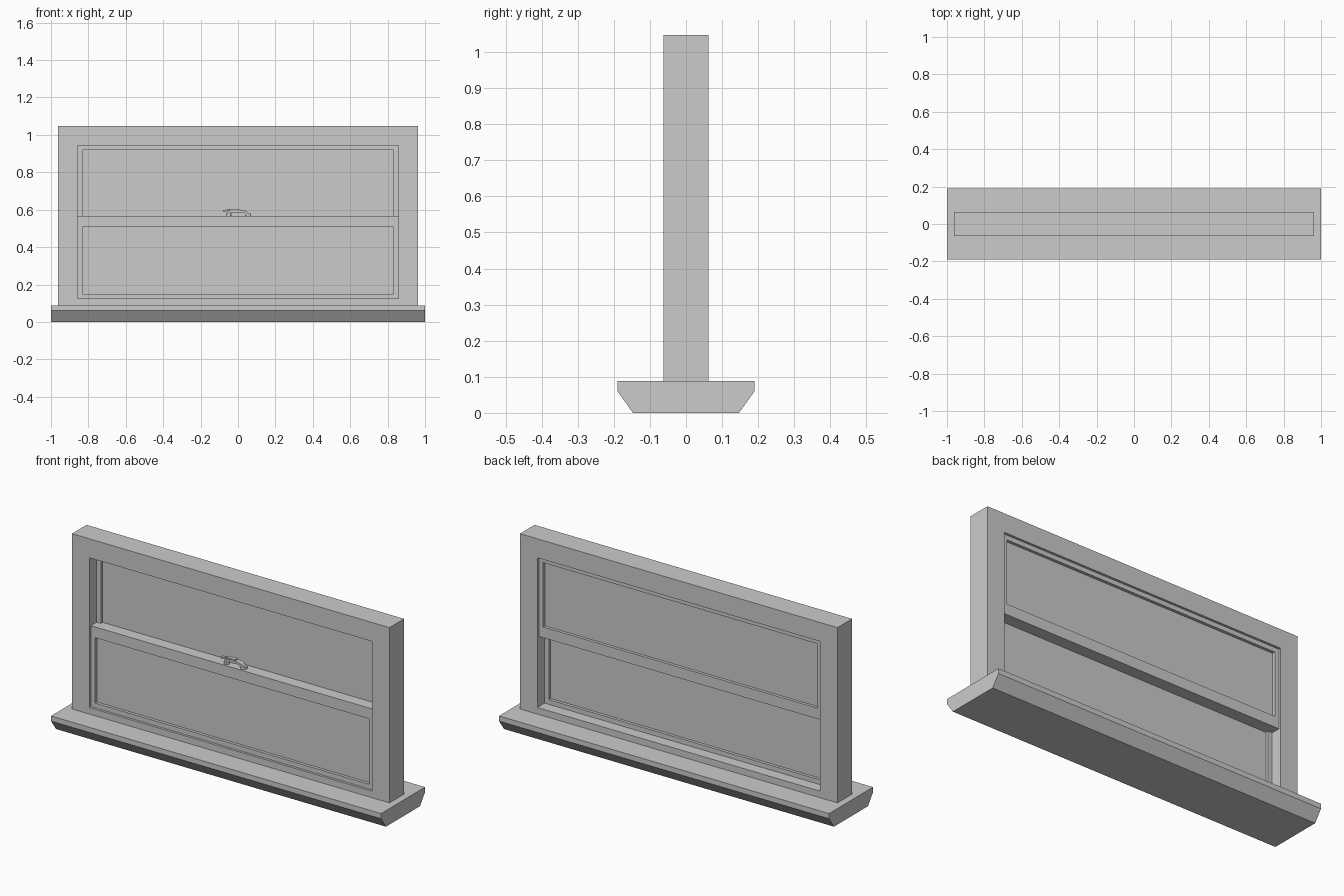
import bpy, bmesh, math

if "Cube" in bpy.data.objects:
    bpy.data.objects.remove(bpy.data.objects["Cube"])

def finish(name, bm):
    bmesh.ops.recalc_face_normals(bm, faces=bm.faces)
    me = bpy.data.meshes.new(name)
    bm.to_mesh(me)
    bm.free()
    ob = bpy.data.objects.new(name, me)
    bpy.context.collection.objects.link(ob)
    return ob

def box(name, x0, x1, y0, y1, z0, z1):
    bm = bmesh.new()
    bmesh.ops.create_cube(bm, size=1)
    for v in bm.verts:
        v.co = (x1 if v.co.x > 0 else x0, y1 if v.co.y > 0 else y0, z1 if v.co.z > 0 else z0)
    return finish(name, bm)

def prism(name, pts, place, a, b):
    """Extrude a 2D outline between a and b; place maps (u, v, depth) to xyz."""
    bm = bmesh.new()
    ends = [[bm.verts.new(place(u, v, d)) for u, v in pts] for d in (a, b)]
    for e in ends:
        bm.faces.new(e)
    n = len(pts)
    for i in range(n):
        j = (i + 1) % n
        bm.faces.new((ends[0][i], ends[0][j], ends[1][j], ends[1][i]))
    return finish(name, bm)

def ring(name, outer, inner, y0, y1):
    """Rectangular frame; outer and inner are (half width, z low, z high)."""
    bm = bmesh.new()
    def loop(r, y):
        w, lo, hi = r
        return [bm.verts.new((x, y, z)) for x, z in ((-w, lo), (w, lo), (w, hi), (-w, hi))]
    loops = [loop(outer, y0), loop(outer, y1), loop(inner, y1), loop(inner, y0)]
    for k in range(4):
        a, b = loops[k], loops[(k + 1) % 4]
        for i in range(4):
            j = (i + 1) % 4
            bm.faces.new((a[i], a[j], b[j], b[i]))
    return finish(name, bm)

along_x = lambda u, v, d: (d, u, v)
along_y = lambda u, v, d: (u, d, v)
along_z = lambda u, v, d: (u, v, d)

# sill with chamfered underside
prism("sill", [(-0.147, 0), (0.147, 0), (0.19, 0.06), (0.19, 0.088), (-0.19, 0.088), (-0.19, 0.06)],
      along_x, -1, 1)

# outer frame
OPEN = (0.857, 0.124, 0.944)
ring("window_frame", (0.962, 0.088, 1.048), OPEN, -0.063, 0.063)

# sliding sashes: lower one in front, upper one behind
for name, lo, hi, g0, g1, y0 in (("lower_sash", 0.124, 0.567, 0.15, 0.508, -0.05),
                                 ("upper_sash", 0.508, 0.944, 0.567, 0.919, 0.0)):
    ring(name, (0.857, lo, hi), (0.831, g0, g1), y0, y0 + 0.05)
    box(name + "_pane", -0.831, 0.831, y0 + 0.016, y0 + 0.034, g0, g1)

# latch on the meeting rail: arched body, rounded feet, lever
T, YC = 0.567, -0.024
arch = [(0.055, 0), (0.055, 0.013), (0.046, 0.025), (0.03, 0.031), (-0.042, 0.031), (-0.056, 0.022),
        (-0.056, 0), (-0.046, 0), (-0.042, 0.017), (0.03, 0.019), (0.04, 0.012), (0.042, 0)]
prism("latch_body", [(x, T + z) for x, z in arch], along_y, YC - 0.015, YC + 0.015)

def disc(cx, cy, r, n=16):
    return [(cx + r * math.cos(2 * math.pi * i / n), cy + r * math.sin(2 * math.pi * i / n)) for i in range(n)]

for side, cx in (("left", -0.05), ("right", 0.055)):
    prism(f"latch_foot_{side}", disc(cx, YC, 0.015), along_z, T, T + 0.013)
prism("latch_pivot", disc(-0.008, YC, 0.014), along_z, T + 0.03, T + 0.038)
lever = [(0.006, 0.038), (-0.045, 0.038), (-0.064, 0.033), (-0.08, 0.031), (-0.08, 0.022),
         (-0.062, 0.024), (-0.045, 0.03), (0.006, 0.031)]
prism("latch_lever", [(x, T + z) for x, z in lever], along_y, YC - 0.009, YC + 0.009)
